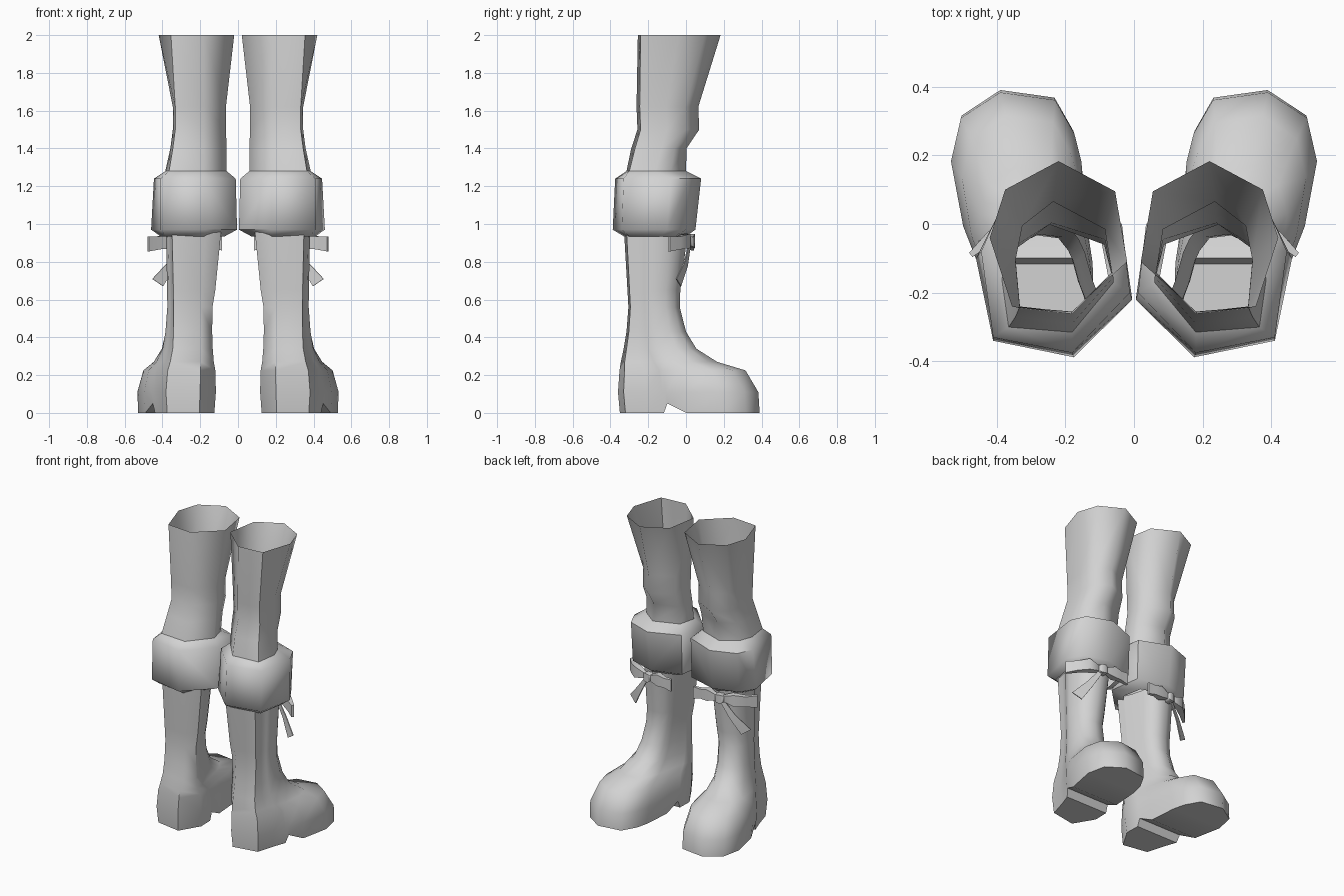
import bpy, bmesh, math
from mathutils import Vector

if "Cube" in bpy.data.objects:
    bpy.data.objects.remove(bpy.data.objects["Cube"])

grey = bpy.data.materials.new("light_grey")
grey.diffuse_color = (0.65, 0.65, 0.65, 1)
grey.use_nodes = True
grey.node_tree.nodes["Principled BSDF"].inputs["Base Color"].default_value = grey.diffuse_color


def loft(name, rings, cap_start=False, cap_end=False, sole=False):
    """Skin a stack of equal rings, then mirror the part to the other leg."""
    bm = bmesh.new()
    rows = [[bm.verts.new(p) for p in ring] for ring in rings]
    n = len(rows[0])
    for a, b in zip(rows, rows[1:]):
        for i in range(n):
            j = (i + 1) % n
            bm.faces.new((a[i], a[j], b[j], b[i]))
    if cap_start:
        bm.faces.new(rows[0])
    if cap_end:
        bm.faces.new(rows[-1])
    if sole:  # strips across the sole, pairing outer and inner points
        r = rows[-1]
        for i in range(n // 2 - 1):
            bm.faces.new((r[i], r[i + 1], r[n - 2 - i], r[n - 1 - i]))
    bmesh.ops.recalc_face_normals(bm, faces=bm.faces)
    mesh = bpy.data.meshes.new(name)
    bm.to_mesh(mesh)
    bm.free()
    mesh.materials.append(grey)
    ob = bpy.data.objects.new(name, mesh)
    bpy.context.collection.objects.link(ob)
    bpy.ops.object.select_all(action='DESELECT')
    ob.select_set(True)
    bpy.context.view_layer.objects.active = ob
    bpy.ops.object.shade_smooth_by_angle(angle=math.radians(58))
    ob.modifiers.new("mirror", 'MIRROR').use_axis[0] = True
    return ob


def level(z, pts):
    return [(x, y, z) for x, y in pts]


# Leg: seven-sided tube, open at the top
knee = [(.235, .07), (.325, 0), (.345, -.1), (.332, -.24), (.18, -.257), (.064, -.14), (.085, -.01)]
calf = [(.25, 0), (.355, -.08), (.385, -.16), (.365, -.3), (.18, -.315), (.06, -.17), (.087, -.06)]
shin = [(.24, .003), (.34, -.06), (.358, -.13), (.345, -.27), (.18, -.29), (.06, -.155), (.085, -.045)]
top = [(.22, .183), (.375, .1), (.42, -.04), (.355, -.24), (.18, -.255), (.02, -.11), (.055, .095)]
loft("leg", [level(2, top),
             level(1.62, [(x, y - .005) for x, y in knee]),
             level(1.5, knee), level(1.4, shin), level(1.28, calf)])

# Thick cuff below the knee
wide_top = [(.235, .08), (.4, .02), (.445, -.08), (.41, -.33), (.18, -.375), (.012, -.2), (.035, 0)]
wide_low = [(.235, .05), (.4, .0), (.46, -.1), (.41, -.34), (.175, -.388), (.005, -.22), (.035, -.01)]
rim = [(.25, .0), (.37, -.06), (.41, -.13), (.38, -.3), (.18, -.33), (.07, -.18), (.095, -.05)]
loft("cuff", [level(1.28, calf), level(1.24, wide_top), level(.97, wide_low), level(.935, rim)])

# Boot: foot outline as (side, along) shares, reshaped at each height
outline = [(.2, 1), (.84, .9), (1.1, .73), (1.08, .476), (.95, .34), (.9, .315), (.8, .2), (.7, .04),
           (-.4, 0), (-.98, .18), (-1, .315), (-1, .34), (-.95, .476), (-.93, .73), (-.85, .84), (-.6, .97)]
# height, back y, front y, back centre x, front centre x, back half width, front half width
sections = [(.96, -.328, .01, .235, .25, .165, .09),
            (.65, -.31, -.03, .245, .26, .14, .085),
            (.56, -.305, -.033, .25, .27, .13, .08),
            (.43, -.315, 0, .25, .285, .13, .085),
            (.34, -.33, .055, .25, .3, .135, .095),
            (.27, -.345, .165, .255, .32, .145, .125),
            (.225, -.352, .315, .26, .34, .155, .17),
            (.11, -.36, .383, .265, .35, .16, .197),
            (0, -.35, .39, .265, .35, .15, .195)]
rings = []
for z, yb, yf, xb, xf, wb, wf in sections:
    rings.append([(xb + (xf - xb) * v + u * (wb + (wf - wb) * v), yb + (yf - yb) * v, z)
                  for u, v in outline])
for i in (4, 11):  # raised arch in front of the heel
    x, y, z = rings[-1][i]
    rings[-1][i] = (x, y, .05)
loft("boot", rings, sole=True)


def ribbon(name, path, wide, thick):
    """Four-sided strip; each path point is x, y, z, half width, half thickness."""
    W, T = Vector(wide).normalized(), Vector(thick).normalized()
    loft(name, [[Vector((x, y, z)) + W * w * a + T * t * b
                 for a, b in ((1, 1), (1, -1), (-1, -1), (-1, 1))]
                for x, y, z, w, t in path], True, True)


# Bow tied at the front of the shaft
up = (0, 0, 1)
ribbon("bow_knot", [(.24, .025, .905, .018, .012), (.255, .025, .905, .028, .022),
                    (.285, .018, .905, .028, .022), (.3, .015, .905, .018, .012)], up, (.2, 1, 0))
ribbon("bow_outer_loop", [(.28, .02, .905, .015, .008), (.36, .005, .91, .038, .022),
                          (.42, -.04, .9, .034, .016), (.475, -.09, .895, .04, .008)], up, (.6, .8, 0))
ribbon("bow_inner_loop", [(.26, .025, .905, .015, .008), (.19, .025, .91, .038, .022),
                          (.14, .03, .905, .032, .014), (.085, .035, .9, .04, .008)], up, (-.1, 1, 0))
ribbon("bow_tail", [(.275, .02, .9, .012, .003), (.35, .0, .79, .022, .003),
                    (.425, -.04, .69, .036, .003)], (.8, -.35, .55), (.4, .9, 0))
